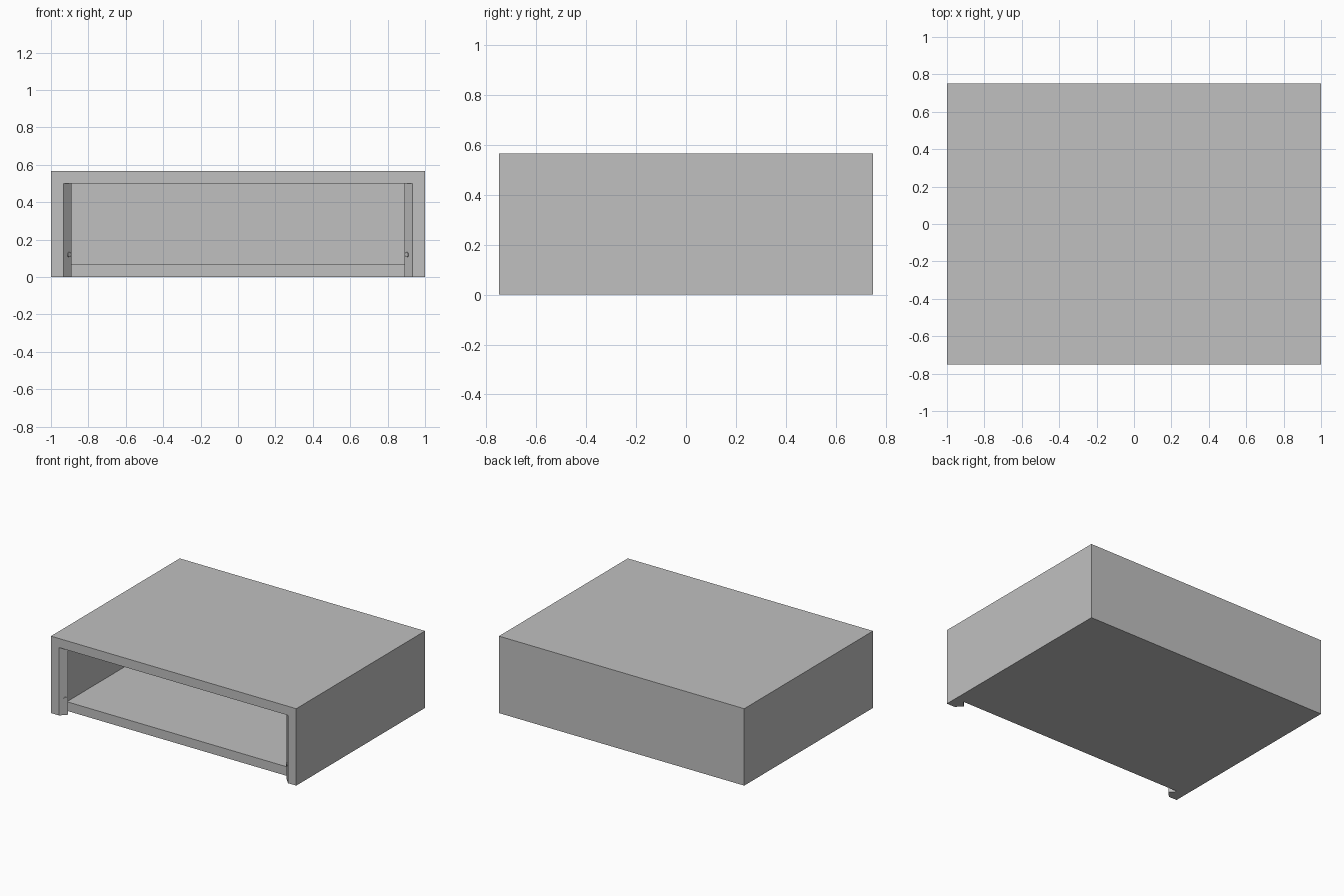
import bpy
import bmesh
from mathutils import Vector

default = bpy.data.objects.get("Cube")
if default:
    bpy.data.objects.remove(default, do_unlink=True)

# Overall sizes
HALF_W, HALF_D, HEIGHT = 1.0, 0.75, 0.567
WALL = 0.067
INNER_X = HALF_W - WALL
CEILING = HEIGHT - WALL
FRONT = -HALF_D
POST_DEPTH = 0.09
POST_OUT = 0.042

grey = bpy.data.materials.new("plain_grey")
grey.use_nodes = True
colour = (0.53, 0.53, 0.53, 1)
grey.diffuse_color = colour
grey.node_tree.nodes["Principled BSDF"].inputs["Base Color"].default_value = colour


def prism(name, profile, offset):
    """Extrude a closed profile of 3D points along an offset vector."""
    bm = bmesh.new()
    face = bm.faces.new([bm.verts.new(p) for p in profile])
    extruded = bmesh.ops.extrude_face_region(bm, geom=[face])["geom"]
    moved = [g for g in extruded if isinstance(g, bmesh.types.BMVert)]
    bmesh.ops.translate(bm, verts=moved, vec=Vector(offset))
    bmesh.ops.recalc_face_normals(bm, faces=bm.faces)
    mesh = bpy.data.meshes.new(name)
    bm.to_mesh(mesh)
    bm.free()
    mesh.materials.append(grey)
    obj = bpy.data.objects.new(name, mesh)
    bpy.context.collection.objects.link(obj)
    return obj


# Solid casing block
casing = prism("casing", [(-HALF_W, FRONT, 0), (HALF_W, FRONT, 0),
                          (HALF_W, HALF_D, 0), (-HALF_W, HALF_D, 0)],
               (0, 0, HEIGHT))

# Cavity cutter: open front, with the floor set back behind the posts
floor_front = FRONT + POST_DEPTH
outline = [(-1, -1), (floor_front, -1), (floor_front, WALL),
           (HALF_D - WALL, WALL), (HALF_D - WALL, CEILING), (-1, CEILING)]
cutter = prism("cavity_cutter", [(-INNER_X, y, z) for y, z in outline],
               (2 * INNER_X, 0, 0))
cutter.hide_render = True
cutter.hide_viewport = True
cut = casing.modifiers.new("cavity", 'BOOLEAN')
cut.operation = 'DIFFERENCE'
cut.solver = 'EXACT'
cut.object = cutter

# Triangular front posts, each with a small round stud on its front slope
for side, label in ((1, "left"), (-1, "right")):
    apex = side * (INNER_X - POST_OUT)
    prism(label + "_post",
          [(side * INNER_X, FRONT, 0), (apex, FRONT + POST_DEPTH / 2, 0),
           (side * INNER_X, floor_front, 0)], (0, 0, CEILING))

    normal = Vector((-side, -1, 0)).normalized()
    centre = Vector((side * 0.904, FRONT + 0.031, 0.12))
    bpy.ops.mesh.primitive_cylinder_add(
        vertices=16, radius=0.013, depth=0.012, location=centre,
        rotation=normal.to_track_quat('Z', 'Y').to_euler())
    stud = bpy.context.object
    stud.name = label + "_stud"
    stud.data.materials.append(grey)
    bpy.ops.object.shade_smooth_by_angle()
